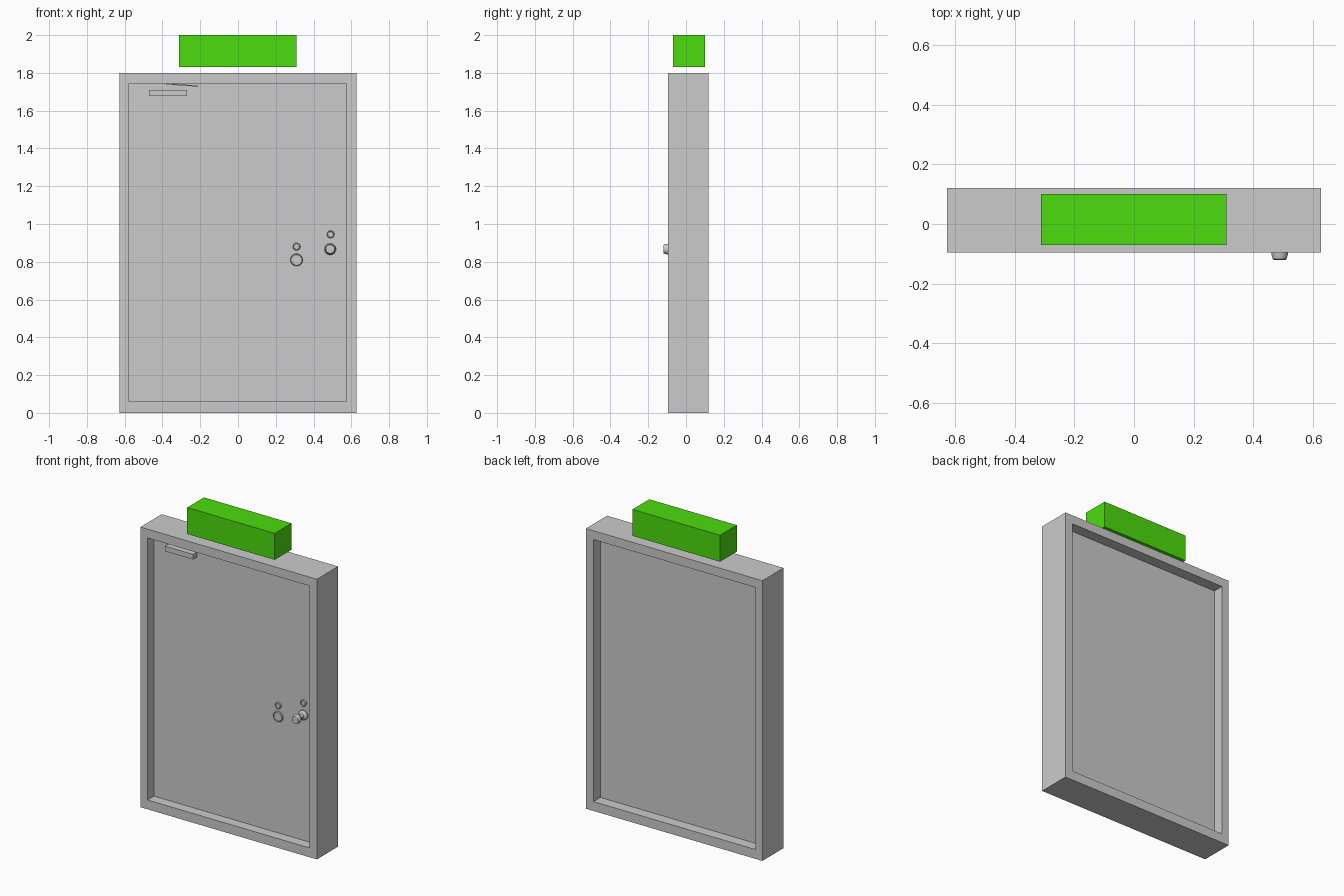
import bpy, bmesh, math
from mathutils import Vector, Matrix

if "Cube" in bpy.data.objects:
    bpy.data.objects.remove(bpy.data.objects["Cube"])

DOOR_FRONT = -0.03   # y of the recessed door face
DOOR_BACK = 0.05


def finish(name, bm, smooth=False):
    bmesh.ops.recalc_face_normals(bm, faces=bm.faces)
    me = bpy.data.meshes.new(name)
    bm.to_mesh(me)
    bm.free()
    ob = bpy.data.objects.new(name, me)
    bpy.context.collection.objects.link(ob)
    if smooth:
        bpy.ops.object.select_all(action='DESELECT')
        ob.select_set(True)
        bpy.context.view_layer.objects.active = ob
        bpy.ops.object.shade_smooth_by_angle(angle=math.radians(30))
    return ob


def box(name, lo, hi):
    lo, hi = Vector(lo), Vector(hi)
    bm = bmesh.new()
    bmesh.ops.create_cube(bm, size=1, matrix=Matrix.Translation((lo + hi) / 2)
                          @ Matrix.Diagonal((*(hi - lo), 1)))
    return finish(name, bm)


def lathe(name, x, z, profile, segments=32):
    """Turn (radius, distance from door) points around an axis facing -y."""
    bm = bmesh.new()
    vs = [bm.verts.new((x + r, DOOR_FRONT - d, z)) for r, d in profile]
    es = [bm.edges.new(pair) for pair in zip(vs, vs[1:])]
    bmesh.ops.spin(bm, geom=vs + es, cent=(x, 0, z), axis=(0, 1, 0),
                   angle=math.tau, steps=segments)
    bmesh.ops.remove_doubles(bm, verts=bm.verts, dist=1e-5)
    return finish(name, bm, smooth=True)


# Door frame: rectangular ring with a sill
def rect(x0, x1, z0, z1):
    return [(x0, z0), (x1, z0), (x1, z1), (x0, z1)]


outer = rect(-0.627, 0.627, 0, 1.8)
inner = rect(-0.577, 0.573, 0.06, 1.743)
bm = bmesh.new()
rings = [[bm.verts.new((x, y, z)) for x, z in loop]
         for loop, y in ((outer, -0.095), (outer, 0.12), (inner, 0.12), (inner, -0.095))]
for a, b in zip(rings, rings[1:] + rings[:1]):
    for i in range(4):
        j = (i + 1) % 4
        bm.faces.new((a[i], a[j], b[j], b[i]))
finish("door_frame", bm)

# Door leaf
box("door_leaf", (-0.577, DOOR_FRONT, 0.06), (0.573, DOOR_BACK, 1.743))

# Door closer body and its slanted arm under the header
box("closer_body", (-0.47, -0.07, 1.677), (-0.27, DOOR_FRONT, 1.71))
arm = box("closer_arm", (-0.085, -0.006, -0.003), (0.085, 0.006, 0.003))
arm.location = (-0.297, -0.05, 1.736)
arm.rotation_euler = (0, math.radians(4), 0)

# Lock plates: shallow discs with a raised rim
for name, x, z, r in (("upper_lock_plate", 0.31, 0.88, 0.020),
                      ("lower_lock_plate", 0.31, 0.81, 0.033),
                      ("deadbolt_plate", 0.49, 0.945, 0.020)):
    lathe(name, x, z, [(r, 0), (r, 0.009), (r - 0.003, 0.012),
                       (r - 0.005, 0.012), (r - 0.006, 0.008), (0, 0.008)])

# Door knob: rosette, neck and tapered grip
lathe("door_knob", 0.488, 0.867,
      [(0.031, 0), (0.031, 0.008), (0.026, 0.013), (0.013, 0.018), (0.012, 0.045),
       (0.022, 0.055), (0.028, 0.064), (0.028, 0.070), (0.023, 0.088),
       (0.020, 0.090), (0, 0.090)])

# Green sign box above the frame
sign = box("exit_sign_box", (-0.312, -0.07, 1.83), (0.31, 0.10, 2.0))
green = bpy.data.materials.new("sign_green")
green.diffuse_color = (0.07, 0.72, 0.004, 1)
green.use_nodes = True
green.node_tree.nodes["Principled BSDF"].inputs["Base Color"].default_value = green.diffuse_color
sign.data.materials.append(green)
